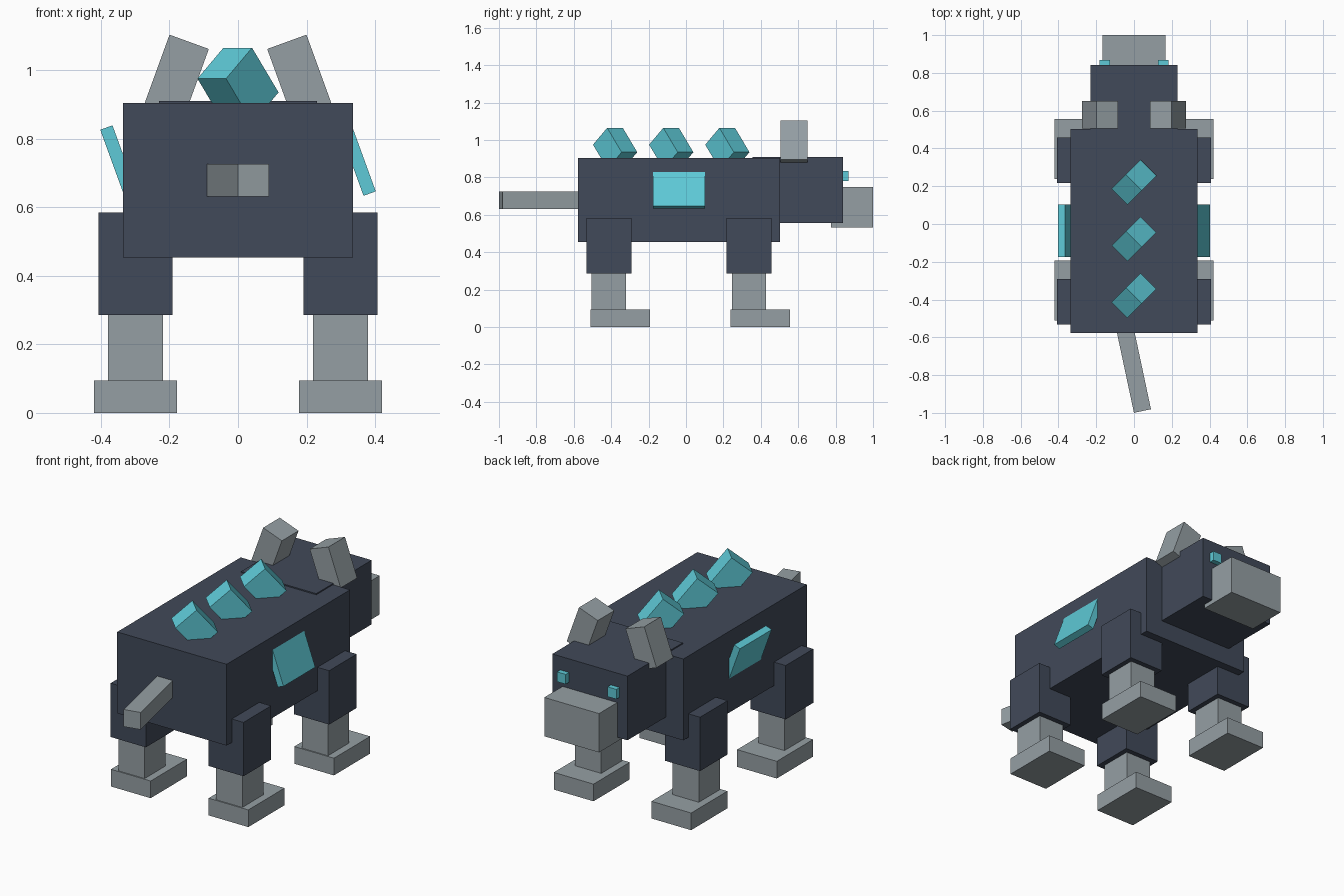
import bpy
from math import radians

if "Cube" in bpy.data.objects:
    bpy.data.objects.remove(bpy.data.objects["Cube"])


def material(name, rgb):
    m = bpy.data.materials.new(name)
    m.diffuse_color = (*rgb, 1.0)
    m.use_nodes = True
    m.node_tree.nodes["Principled BSDF"].inputs["Base Color"].default_value = m.diffuse_color
    return m


slate = material("dark_slate", (0.053, 0.067, 0.100))
grey = material("stone_grey", (0.300, 0.347, 0.371))
cyan = material("crystal_cyan", (0.112, 0.590, 0.680))


def box(name, centre, size, mat, rot=(0, 0, 0)):
    """Flat-sided block with full dimensions and a rotation in degrees."""
    bpy.ops.mesh.primitive_cube_add(size=1, location=centre,
                                    rotation=[radians(a) for a in rot])
    ob = bpy.context.object
    ob.name = name
    ob.scale = size
    bpy.ops.object.transform_apply(location=False, rotation=False, scale=True)
    ob.data.materials.append(mat)
    return ob


# Body, head and snout
box("body", (0, -0.038, 0.679), (0.67, 1.08, 0.45), slate)
box("head", (0, 0.598, 0.733), (0.46, 0.485, 0.355), slate)
box("snout", (0, 0.888, 0.64), (0.335, 0.224, 0.215), grey)

# Tail, swung slightly to one side
box("tail", (-0.002, -0.77, 0.678), (0.092, 0.45, 0.095), grey, (0, 0, 12))

for side, s in (("right", 1), ("left", -1)):
    # Ears lean towards each other
    box(f"ear_{side}", (s * 0.180, 0.578, 0.979), (0.122, 0.145, 0.22),
        grey, (0, -20 * s, 0))
    # Eyes
    box(f"eye_{side}", (s * 0.155, 0.842, 0.808), (0.054, 0.054, 0.054), cyan)
    # Flank crystals, both tilted the same way
    box(f"flank_crystal_{side}", (s * 0.349, -0.037, 0.736),
        (0.038, 0.278, 0.205), cyan, (0, -20, 0))
    # Legs: thigh, shin and a foot that reaches forward
    for end, y in (("front", 0.337), ("rear", -0.412)):
        x = s * 0.299
        box(f"{end}_thigh_{side}", (x, y, 0.435), (0.215, 0.241, 0.298), slate)
        box(f"{end}_shin_{side}", (x, y, 0.19), (0.16, 0.184, 0.24), grey)
        box(f"{end}_foot_{side}", (x, y + 0.060, 0.0475),
            (0.243, 0.317, 0.095), grey)

# Row of back crystals
for i in range(3):
    box(f"back_crystal_{i + 1}", (0, -0.379 + 0.3 * i, 0.955),
        (0.118, 0.14, 0.17), cyan, (40, 0, -45))
